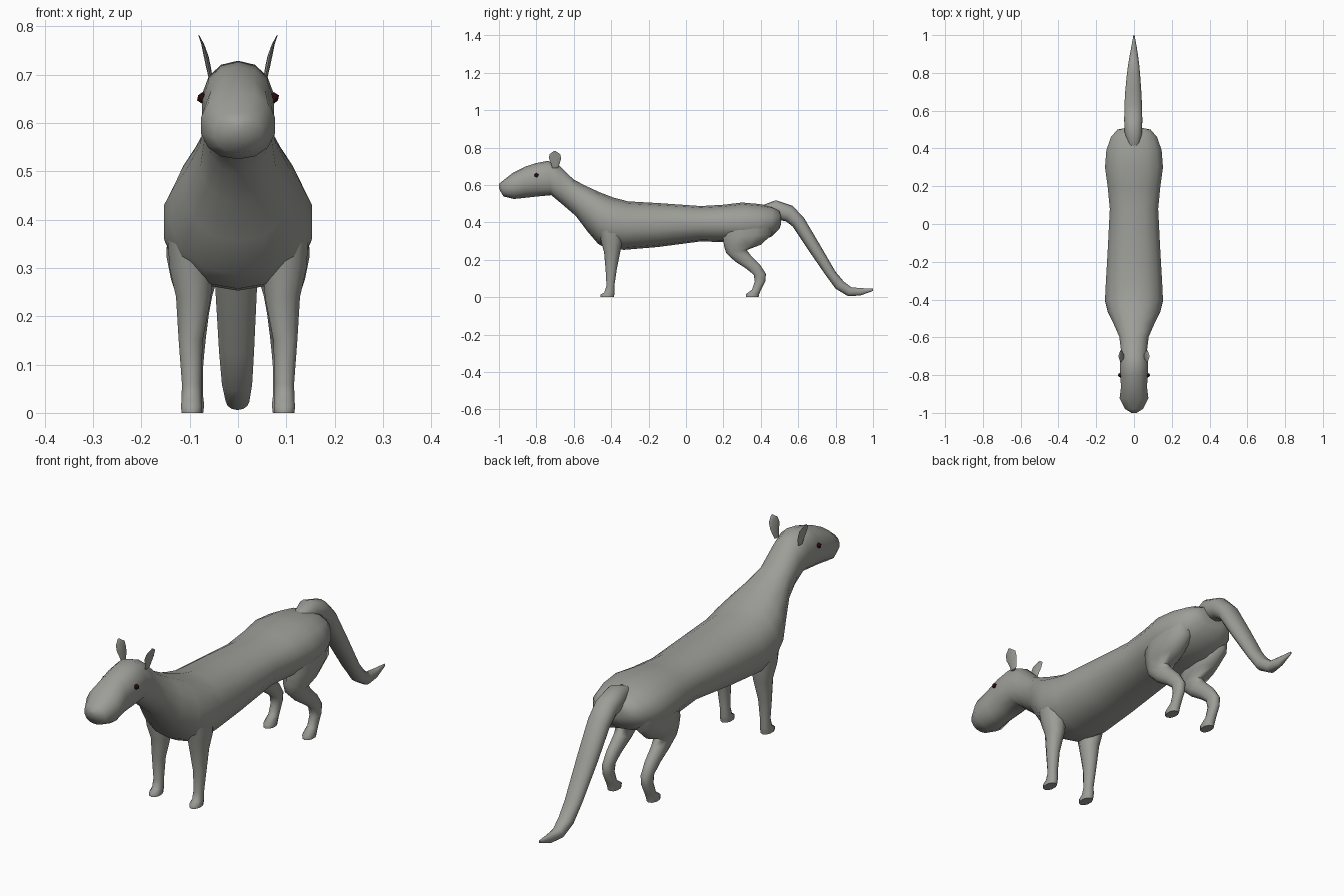
import bpy, bmesh, math
from mathutils import Vector


def material(name, rgb):
    m = bpy.data.materials.new(name)
    m.diffuse_color = (*rgb, 1)
    return m


FUR = material("grey fur", (0.34, 0.34, 0.315))
EYE = material("dark eye", (0.02, 0.003, 0.003))


def finish(bm, name, mat):
    bmesh.ops.recalc_face_normals(bm, faces=bm.faces)
    me = bpy.data.meshes.new(name)
    bm.to_mesh(me)
    bm.free()
    me.materials.append(mat)
    ob = bpy.data.objects.new(name, me)
    bpy.context.collection.objects.link(ob)
    bpy.ops.object.select_all(action='DESELECT')
    ob.select_set(True)
    bpy.context.view_layer.objects.active = ob
    bpy.ops.object.shade_smooth_by_angle(angle=math.radians(60))
    return ob


def loft(name, rings, n=14, power=0.92, side=1):
    """Each ring: (y, z) of one edge, (y, z) of the opposite edge, half width, x centre."""
    bm = bmesh.new()
    loops = []
    for y0, z0, y1, z1, w, x in rings:
        a, b = Vector((x, y0, z0)), Vector((x, y1, z1))
        mid, half = (a + b) / 2, (a - b) / 2
        loop = []
        for i in range(n):
            t = 2 * math.pi * i / n
            c, s = math.cos(t), math.sin(t)
            c = math.copysign(abs(c) ** power, c)
            s = math.copysign(abs(s) ** power, s)
            p = mid + half * c + Vector((w * s, 0, 0))
            loop.append(bm.verts.new((p.x * side, p.y, p.z)))
        loops.append(loop)
    for p, q in zip(loops, loops[1:]):
        for i in range(n):
            j = (i + 1) % n
            bm.faces.new((p[i], p[j], q[j], q[i]))
    bm.faces.new(loops[0])
    bm.faces.new(loops[-1])
    return finish(bm, name, FUR)


# Head, neck and trunk in one skin: top edge, bottom edge, half width
loft("body", [
    (-1.0, .605, -.998, .575, .015, 0),
    (-.98, .622, -.975, .538, .05, 0),
    (-.925, .665, -.92, .525, .078, 0),
    (-.86, .698, -.86, .531, .07, 0),
    (-.80, .717, -.80, .538, .076, 0),
    (-.74, .729, -.72, .545, .076, 0),
    (-.68, .705, -.66, .495, .07, 0),
    (-.60, .628, -.59, .435, .08, 0),
    (-.53, .592, -.53, .355, .11, 0),
    (-.46, .56, -.47, .285, .142, 0),
    (-.39, .533, -.42, .257, .157, 0),
    (-.31, .512, -.33, .253, .153, 0),
    (-.15, .503, -.15, .268, .143, 0),
    (.08, .487, .08, .298, .131, 0),
    (.20, .494, .20, .294, .143, 0),
    (.30, .506, .30, .288, .157, 0),
    (.39, .498, .39, .296, .150, 0),
    (.46, .485, .46, .325, .125, 0),
    (.50, .465, .50, .365, .09, 0),
    (.508, .44, .508, .39, .05, 0),
])

# Tail, drooping to an upturned tip
loft("tail", [
    (.41, .492, .44, .44, .03, 0),
    (.48, .518, .49, .415, .047, -.003),
    (.57, .488, .535, .405, .049, -.004),
    (.63, .425, .57, .378, .048, -.004),
    (.71, .29, .645, .265, .045, -.004),
    (.80, .135, .745, .12, .037, -.003),
    (.845, .082, .80, .045, .032, -.002),
    (.885, .052, .865, .006, .025, -.001),
    (.94, .048, .93, .008, .015, 0),
    (1.0, .045, 1.0, .033, .003, 0),
])

for side, label in ((1, "right"), (-1, "left")):
    # Straight front leg ending in a small forward paw
    loft("front_leg_" + label, [
        (-.47, .40, -.34, .40, .05, .10),
        (-.455, .30, -.34, .30, .047, .097),
        (-.438, .24, -.352, .24, .038, .092),
        (-.43, .15, -.37, .15, .026, .098),
        (-.425, .06, -.383, .06, .021, .096),
        (-.437, .025, -.382, .025, .022, .096),
        (-.456, .014, -.383, .016, .023, .096),
        (-.456, 0, -.386, 0, .022, .096),
    ], n=10, side=side)
    # Hind leg: thigh, hock and paw
    loft("hind_leg_" + label, [
        (.21, .40, .47, .42, .05, .095),
        (.198, .32, .46, .335, .058, .093),
        (.203, .275, .40, .28, .05, .091),
        (.215, .235, .325, .252, .038, .09),
        (.26, .193, .345, .225, .031, .09),
        (.325, .15, .395, .175, .026, .091),
        (.362, .12, .427, .125, .023, .092),
        (.368, .085, .425, .085, .021, .093),
        (.353, .04, .402, .04, .021, .093),
        (.32, .016, .392, .018, .024, .093),
        (.32, 0, .388, 0, .022, .093),
    ], n=10, side=side)
    # Thin leaf-shaped ear leaning outward
    loft("ear_" + label, [
        (-.715, .69, -.685, .69, .004, .056),
        (-.722, .715, -.675, .715, .005, .061),
        (-.733, .742, -.669, .735, .005, .066),
        (-.73, .764, -.67, .762, .003, .073),
        (-.705, .782, -.695, .78, .001, .081),
    ], n=8, side=side)
    # Small faceted eye
    bm = bmesh.new()
    bmesh.ops.create_icosphere(bm, subdivisions=1, radius=.012)
    bmesh.ops.translate(bm, verts=bm.verts, vec=(side * .074, -.80, .652))
    finish(bm, "eye_" + label, EYE)
